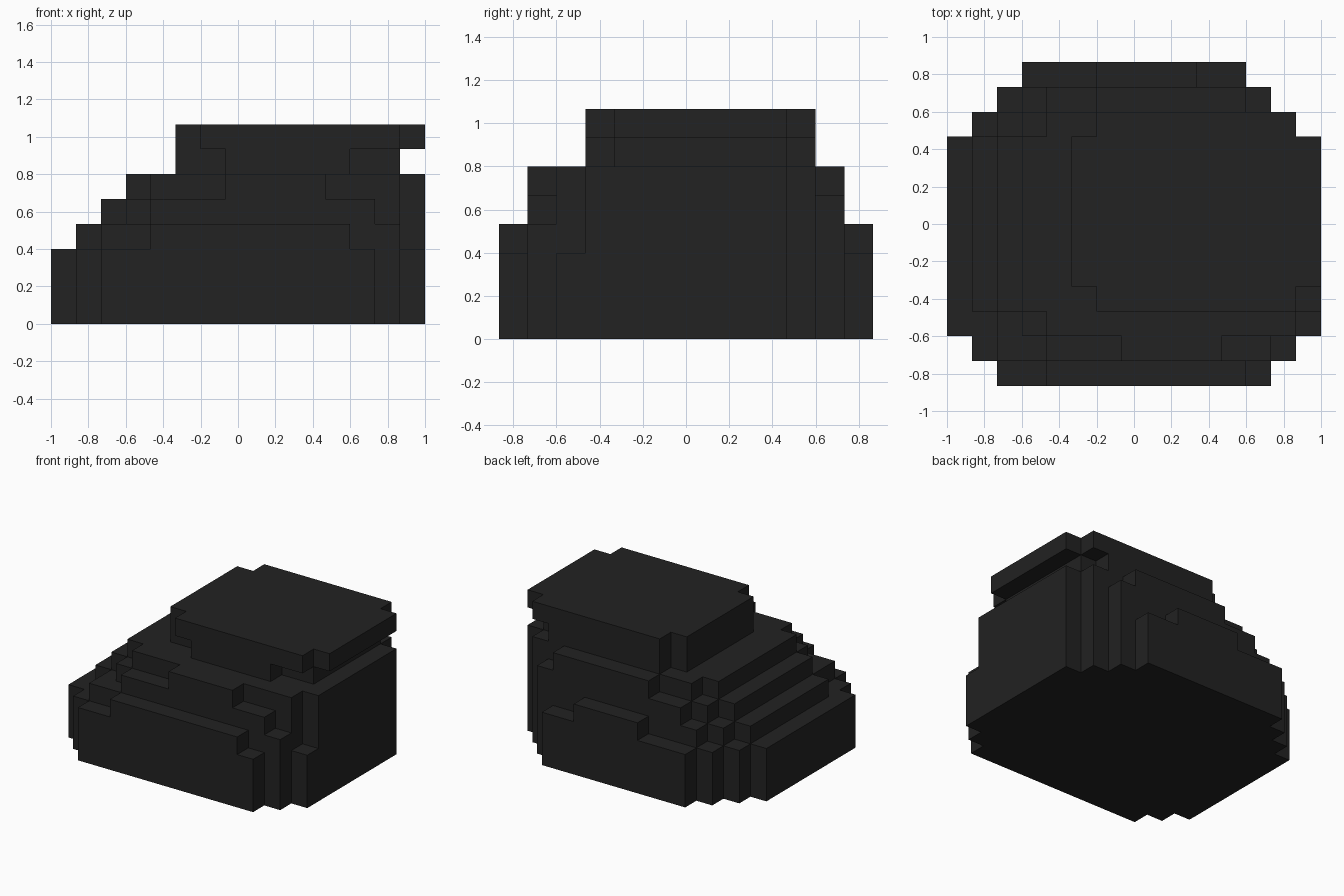
import bpy, bmesh, math
from mathutils import Vector

cube = bpy.data.objects.get("Cube")
if cube:
    bpy.data.objects.remove(cube, do_unlink=True)

U = 2 / 15                       # size of one block
ORIGIN = Vector((-7.5, -6.5, 0))

# Single charcoal material
charcoal = bpy.data.materials.new("charcoal")
charcoal.use_nodes = True
COLOUR = (0.016, 0.016, 0.016, 1)
charcoal.diffuse_color = COLOUR
bsdf = next(n for n in charcoal.node_tree.nodes if n.type == 'BSDF_PRINCIPLED')
bsdf.inputs["Base Color"].default_value = COLOUR
bsdf.inputs["Roughness"].default_value = 0.9


def block_object(name, cells):
    """Skin a set of grid cells with outer faces and merge the flat areas."""
    bm = bmesh.new()
    for cell in cells:
        centre = Vector(cell) + Vector((0.5, 0.5, 0.5))
        for axis in range(3):
            for sign in (-1, 1):
                n = Vector((0, 0, 0))
                n[axis] = sign
                if tuple(int(c + d) for c, d in zip(cell, n)) in cells:
                    continue
                a = Vector((0, 0, 0))
                a[(axis + 1) % 3] = 0.5
                b = n.cross(a)
                mid = centre + n * 0.5 + ORIGIN
                bm.faces.new([bm.verts.new((mid + s * a + t * b) * U)
                              for s, t in ((-1, -1), (1, -1), (1, 1), (-1, 1))])
    bmesh.ops.remove_doubles(bm, verts=bm.verts[:], dist=1e-4)
    bmesh.ops.dissolve_limit(bm, angle_limit=math.radians(1),
                             verts=bm.verts[:], edges=bm.edges[:])
    mesh = bpy.data.meshes.new(name)
    bm.to_mesh(mesh)
    bm.free()
    mesh.materials.append(charcoal)
    obj = bpy.data.objects.new(name, mesh)
    bpy.context.collection.objects.link(obj)
    return obj


def layer(z, spans):
    """Cells of one layer from (first row, last row, first x, last x) spans."""
    return {(x, y, z) for y0, y1, x0, x1 in spans
            for y in range(y0, y1 + 1) for x in range(x0, x1 + 1)}


# Stepped body: block heights along x, one row per step from front to back
rows = (["003344444444300",
         "034455566665540",
         "334566666666663"]
        + ["345666666666666"] * 7
        + ["034566666666660",
           "003455666666500",
           "000333444433000"])
block_object("stepped_body", {(x, y, z) for y, row in enumerate(rows)
                              for x, h in enumerate(row) for z in range(int(h))})

# Recessed neck and overhanging cap
block_object("cap_neck", layer(6, [(3, 3, 7, 11), (4, 9, 5, 13), (10, 10, 6, 12)]))
block_object("cap_top", layer(7, [(3, 3, 6, 13), (4, 9, 5, 14), (10, 10, 6, 13)]))
